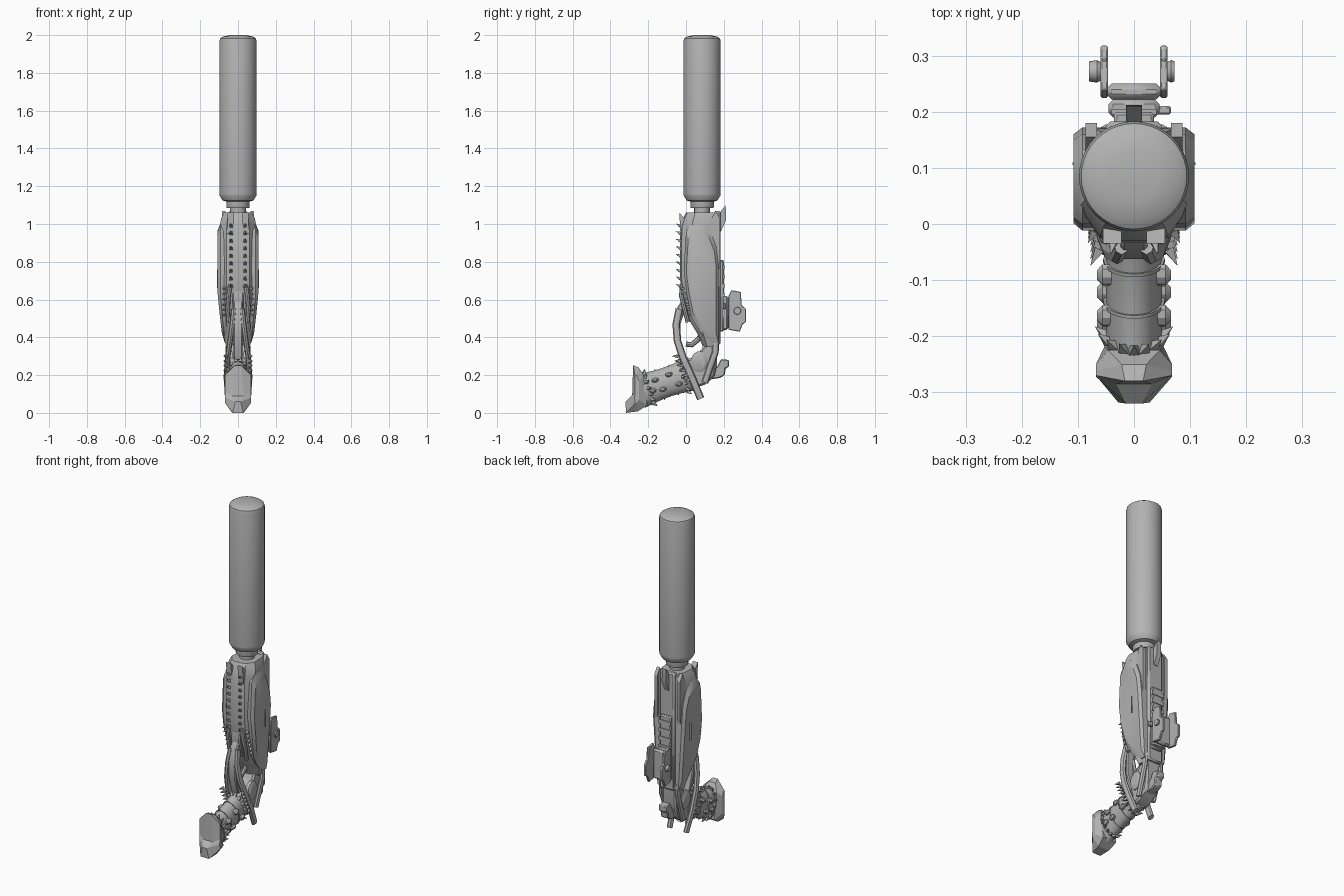
import bpy, bmesh, math
from mathutils import Vector

if "Cube" in bpy.data.objects:
    bpy.data.objects.remove(bpy.data.objects["Cube"], do_unlink=True)

GREY = (0.45, 0.45, 0.45, 1)
metal = bpy.data.materials.new("grey_metal")
metal.use_nodes = True
metal.diffuse_color = GREY
metal.node_tree.nodes["Principled BSDF"].inputs["Base Color"].default_value = GREY
SIDES = (("left", 1), ("right", -1))


def finish(name, bm, angle=30):
    bmesh.ops.recalc_face_normals(bm, faces=bm.faces)
    mesh = bpy.data.meshes.new(name)
    bm.to_mesh(mesh)
    bm.free()
    mesh.materials.append(metal)
    mesh.shade_smooth()
    mesh.set_sharp_from_angle(angle=math.radians(angle))
    obj = bpy.data.objects.new(name, mesh)
    bpy.context.collection.objects.link(obj)
    return obj


def loft(name, rings, angle=30):
    """Skin closed rings of equal length and cap both ends."""
    bm = bmesh.new()
    loops = [[bm.verts.new(p) for p in ring] for ring in rings]
    n = len(loops[0])
    for a, b in zip(loops, loops[1:]):
        for i in range(n):
            j = (i + 1) % n
            bm.faces.new((a[i], a[j], b[j], b[i]))
    bm.faces.new(loops[0])
    bm.faces.new(loops[-1])
    return finish(name, bm, angle)


def plate(name, outline, x0, x1, bevel=0.0):
    """Extrude a (y, z) outline between two x positions."""
    obj = loft(name, [[(x, y, z) for y, z in outline] for x in (x0, x1)])
    if bevel:
        mod = obj.modifiers.new("chamfer", "BEVEL")
        mod.width, mod.segments = bevel, 1
    return obj


def box(name, x, y, z, bevel=0.0):
    return plate(name, [(y[0], z[0]), (y[1], z[0]), (y[1], z[1]), (y[0], z[1])], x[0], x[1], bevel)


def circle(center, u, v, ru, rv, n):
    c, u, v = Vector(center), Vector(u), Vector(v)
    return [c + u * ru * math.cos(t) + v * rv * math.sin(t)
            for t in (2 * math.pi * i / n for i in range(n))]


def lathe(name, profile, y, n=32, angle=30):
    return loft(name, [circle((0, y, z), (1, 0, 0), (0, 1, 0), r, r, n) for r, z in profile], angle)


def strip(name, path, wx, wt):
    """Sweep an eight-sided band along points, flat in x by default."""
    pts = [Vector(p) for p in path]
    rings = []
    for i, p in enumerate(pts):
        d = (pts[min(i + 1, len(pts) - 1)] - pts[max(i - 1, 0)]).normalized()
        side = Vector((1, 0, 0))
        rings.append(circle(p, side, d.cross(side).normalized(), wx, wt, 8))
    return loft(name, rings)


def spikes(name, items, r):
    """Join small pyramids, each given by base point and tip offset."""
    bm = bmesh.new()
    for base, out in items:
        b, o = Vector(base), Vector(out)
        u = o.orthogonal().normalized()
        ring = [bm.verts.new(p) for p in circle(b, u, o.normalized().cross(u), r, r, 4)]
        tip = bm.verts.new(b + o)
        bm.faces.new(ring)
        for i in range(4):
            bm.faces.new((ring[i], ring[(i + 1) % 4], tip))
    return finish(name, bm, 10)


# Suppressor, its collar and the barrel
lathe("suppressor", [(.05, 1.115), (.082, 1.125), (.097, 1.15), (.098, 1.16), (.098, 1.97),
                     (.094, 1.983), (.08, 1.992), (.043, 2)], .085, 40, 40)
lathe("collar", [(.06, 1.085), (.062, 1.09), (.062, 1.125)], .085, 20)
lathe("barrel", [(.042, .8), (.042, 1.1)], .085, 16)

# Main body: mirrored half section scaled along the height
rings = []
for z, w, front, back in ((1.06, .72, .0, .165), (1.03, .85, -.015, .17), (.98, .93, -.03, .17),
                          (.72, .95, -.033, .17), (.62, .95, -.02, .17), (.5, .85, .012, .17),
                          (.42, .74, .06, .165), (.35, .6, .09, .165)):
    half = [(.03, front), (.065, front + .008), (.105, front + .3 * (back - front)),
            (.1, front + .7 * (back - front)), (.082, back)]
    ring = [(x * w, y, z) for x, y in half] + [(-x * w, y, z) for x, y in reversed(half)]
    rings.append(ring)
loft("body", rings, 20)

# Layered side shells with a pointed lower end
shell = [(.0, .96), (.03, 1.0), (.08, 1.005), (.13, .96), (.16, .88), (.172, .78),
         (.172, .37), (.14, .37), (.08, .42), (.03, .5), (.005, .62), (-.012, .75)]
for side, s in SIDES:
    outer = []
    for k, x in ((1, .06), (1, .092), (.86, .108)):
        outer.append([(s * (x - max(0, .6 - z) * .1), .085 + (y - .085) * k, .72 + (z - .72) * k)
                      for y, z in shell])
    loft("side_shell_" + side, outer, 25)
    box("side_groove_" + side, (s * .1, s * .11), (.105, .11), (.66, .76))
    plate("rear_ear_" + side, [(.12, 1.0), (.155, 1.07), (.18, 1.03), (.18, .8), (.165, .75)],
          s * .066, s * .086)
    plate("muzzle_fin_" + side, [(-.035, 1.06), (-.008, 1.03), (.02, 1.0), (.0, .93), (-.03, .95)],
          s * .022, s * .055)
    strip("body_cable_" + side, [(s * .04, -.02, .68), (s * .05, -.025, .62),
                                 (s * .055, -.008, .55), (s * .05, .01, .48)], .012, .012)
    spikes("front_teeth_" + side, [((s * .036, -.028, .67 + i * .04), (s * .006, -.027, .012))
                                   for i in range(9)], .012)
    spikes("lower_teeth_" + side, [((s * .07, -.012 + i * .008, .66 - i * .028), (s * .012, -.022, -.006))
                                   for i in range(6)], .011)

# Rear spine, rail and front post
box("spine", (-.05, .05), (.15, .183), (.36, 1.07), .008)
box("rail", (-.036, .036), (.17, .2), (.43, .81), .006)
for i in range(7):
    box("rail_rib", (-.04, .04), (.195, .204), (.46 + i * .05, .483 + i * .05))
plate("front_post", [(.15, 1.06), (.178, 1.06), (.21, 1.1), (.212, 1.02), (.185, .96), (.15, .95)],
      -.014, .014)

# Optic: clamp, cradle, flared side walls and knobs
box("optic_clamp", (-.045, .045), (.19, .222), (.44, .62), .008)
box("optic_base", (-.05, .05), (.222, .25), (.44, .62), .01)
wall = [(.225, .44), (.285, .43), (.3, .47), (.318, .48), (.318, .55), (.295, .57),
        (.29, .64), (.24, .65), (.225, .62)]
for side, s in SIDES:
    plate("optic_wall_" + side, wall, s * .046, s * .06, .003)
    loft("optic_knob_" + side, [circle((s * x, .272, .54), (0, 1, 0), (0, 0, 1), r, r, 12)
                               for x, r in ((.055, .014), (.066, .02), (.072 if s > 0 else .08, .018))])
box("clamp_screw", (.04, .066), (.195, .21), (.55, .58), .003)

# Lower frame and rear tang
plate("frame", [(.1, .4), (.165, .4), (.165, .26), (.15, .19), (.1, .15), (.04, .13),
                (-.02, .2), (.0, .28), (.05, .3), (.085, .34)], -.045, .045, .01)
plate("tang", [(.12, .26), (.165, .245), (.185, .285), (.228, .28), (.228, .245),
               (.21, .235), (.205, .2), (.18, .185), (.11, .175)], -.025, .025, .005)
for side, s in SIDES:
    loft("frame_disc_" + side, [circle((s * x, .07, .27), (0, 1, 0), (0, 0, 1), r, r * 1.25, 14)
                               for x, r in ((.03, .045), (.05, .045), (.058, .032))])
    strip("frame_brace_" + side, [(s * .05, .16, .4), (s * .055, .155, .32), (s * .052, .13, .25),
                                  (s * .05, .1, .16)], .012, .018)
    # Guard band running down past the grip
    strip("guard_band_" + side, [(s * .022, -.035, .55), (s * .03, -.052, .47), (s * .042, -.045, .38),
                                 (s * .055, -.015, .29), (s * .062, .03, .19), (s * .055, .078, .075)],
          .014, .02)
    spikes("guard_teeth_" + side, [((s * .062, -.045 + i * .012, .3 - i * .025), (s * .016, -.03, .0))
                                   for i in range(6)], .012)

# Trigger guard front, bridge and trigger
plate("guard_front", [(-.045, .56), (-.02, .6), (.005, .57), (-.03, .47), (-.03, .38),
                      (.0, .28), (-.03, .28), (-.06, .38), (-.062, .47)], -.024, .024, .006)
plate("guard_bridge", [(-.02, .66), (.07, .52), (.05, .47), (.0, .5), (-.03, .6)], -.03, .03, .006)
strip("trigger", [(0, .09, .42), (0, .06, .385), (0, .03, .36), (0, .0, .365)], .012, .014)

# Tapered grip with bands, links and collar spikes
start, end = Vector((0, .04, .21)), Vector((0, -.245, .115))
axis = (end - start).normalized()
up = Vector((1, 0, 0)).cross(axis).normalized()
X = (1, 0, 0)


def grip_ring(t, grow=0.0):
    return circle(start.lerp(end, t), X, up, .05 + grow, .092 - .014 * math.sin(t * math.pi) + grow, 20)


loft("grip", [grip_ring(t / 6) for t in range(7)], 40)
for t in (.36, .62, .86):
    loft("grip_band", [grip_ring(t, .001), grip_ring(t, .005), grip_ring(t + .02, .005), grip_ring(t + .02, .001)])
for t, count in ((.2, 14), (.84, 16)):
    items = []
    for i in range(count):
        a = 2 * math.pi * i / count
        out = Vector(X) * math.cos(a) + up * math.sin(a)
        base = start.lerp(end, t) + Vector(X) * .048 * math.cos(a) + up * .084 * math.sin(a)
        items.append((base, out * .022 - axis * .018))
    spikes("grip_spikes", items, .013)
for side, s in SIDES:
    for t, h in ((.3, .03), (.42, -.035), (.6, .03), (.68, -.03), (.78, .02)):
        p = start.lerp(end, t) + up * h + Vector((s * .052, 0, 0))
        loft("grip_link_" + side, [circle(p + Vector((s * d, 0, 0)), axis, up, r, r * .7, 8)
                                  for d, r in ((-.012, .02), (.004, .02), (.014, .009))])

# Faceted butt cap: half widths grow from both faces to a middle ridge
cap = [(-.28, .252), (-.25, .24), (-.225, .2), (-.205, .04), (-.255, .008),
       (-.318, .0), (-.32, .06), (-.285, .09)]
wide = (.016, .022, .046, .046, .036, .028, .014, .032)
core = [(-.27, .2), (-.262, .2), (-.25, .17), (-.25, .07), (-.262, .05),
        (-.27, .05), (-.272, .08), (-.27, .11)]
loft("butt_cap", [[(s * .068, y, z) for y, z in core] if abs(s) == 1 else
                  [(s * 2 * w, y, z) for (y, z), w in zip(cap, wide)]
                  for s in (-1, -.5, .5, 1)], 10)
